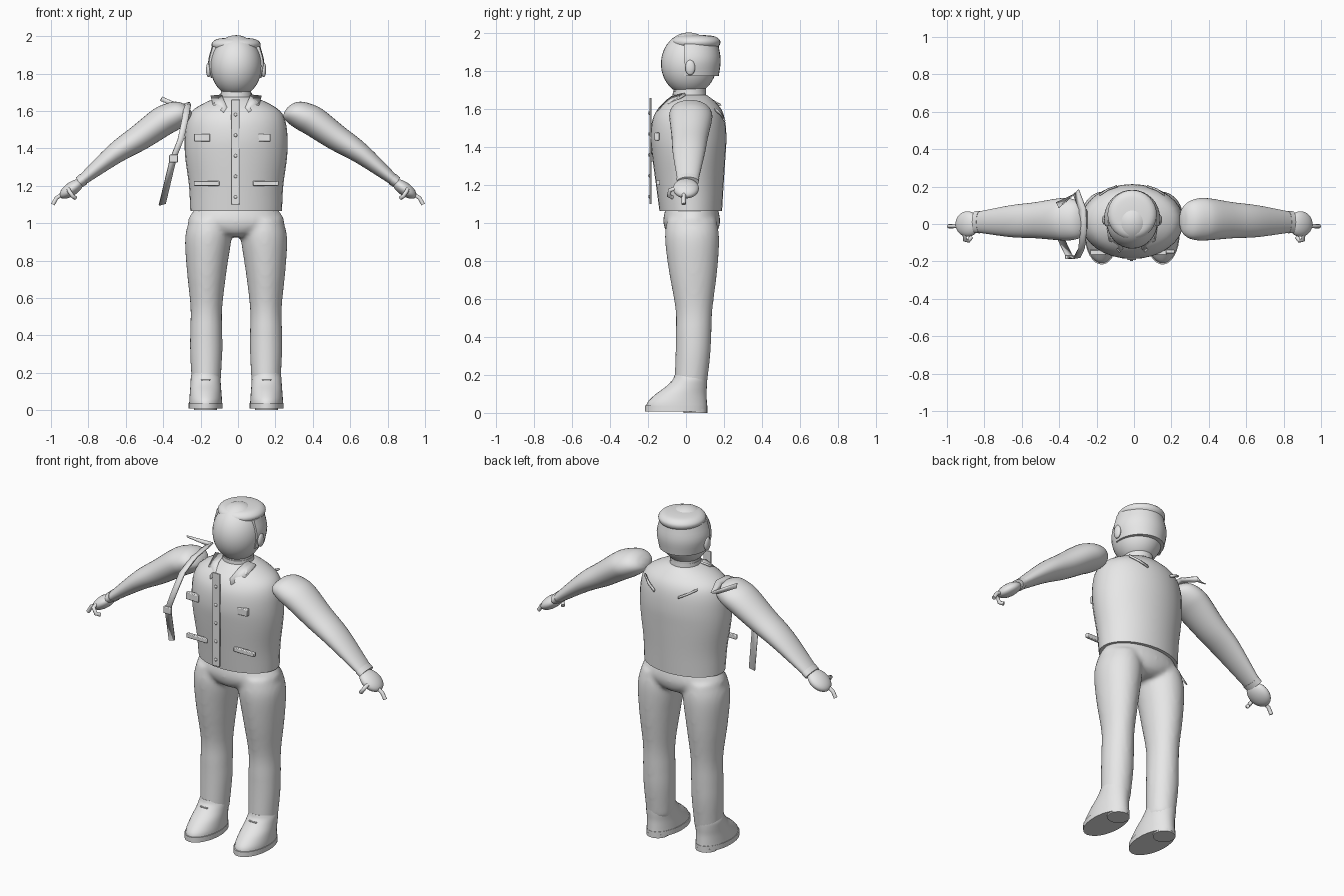
import bpy, bmesh, math
from mathutils import Vector, Matrix

cube = bpy.data.objects.get("Cube")
if cube:
    bpy.data.objects.remove(cube, do_unlink=True)

grey = bpy.data.materials.new("plain_grey")
grey.use_nodes = True
COLOUR = (0.8, 0.8, 0.8, 1)
grey.diffuse_color = COLOUR
grey.node_tree.nodes["Principled BSDF"].inputs["Base Color"].default_value = COLOUR

X, Y, Z = Vector((1, 0, 0)), Vector((0, 1, 0)), Vector((0, 0, 1))
MID = -0.01  # centre line of the body


def finish(name, bm, angle=40):
    bmesh.ops.recalc_face_normals(bm, faces=bm.faces)
    mesh = bpy.data.meshes.new(name)
    bm.to_mesh(mesh)
    bm.free()
    mesh.materials.append(grey)
    mesh.shade_smooth()
    mesh.set_sharp_from_angle(angle=math.radians(angle))
    obj = bpy.data.objects.new(name, mesh)
    bpy.context.collection.objects.link(obj)
    return obj


def smooth_rings(rings, steps):
    """Catmull-Rom interpolation of (x, y, z, radius_u, radius_v) rings."""
    r = [Vector(p) for p in rings]
    r = [r[0] * 2 - r[1]] + r + [r[-1] * 2 - r[-2]]
    out = []
    for a, b, c, d in zip(r, r[1:], r[2:], r[3:]):
        for i in range(steps):
            t = i / steps
            out.append((b * 2 + (c - a) * t + (a * 2 - b * 5 + c * 4 - d) * t ** 2
                        + (b * 3 - a - c * 3 + d) * t ** 3) * 0.5)
    return out + [r[-2]]


def add_loft(bm, rings, u=X, v=Y, steps=4, segs=32):
    loops = []
    for cx, cy, cz, ru, rv in smooth_rings(rings, steps):
        loops.append([bm.verts.new(Vector((cx, cy, cz)) + u * ru * math.cos(a) + v * rv * math.sin(a))
                      for a in (2 * math.pi * i / segs for i in range(segs))])
    for lo, hi in zip(loops, loops[1:]):
        for i in range(segs):
            j = (i + 1) % segs
            bm.faces.new((lo[i], lo[j], hi[j], hi[i]))
    bm.faces.new(loops[0])
    bm.faces.new(loops[-1])


def loft(name, rings, **kw):
    bm = bmesh.new()
    add_loft(bm, rings, **kw)
    return finish(name, bm)


def body_loft(name, rings, steps=4):
    """Rings given as (z, radius_x, centre_y, radius_y) on the centre line."""
    return loft(name, [(MID, cy, z, rx, ry) for z, rx, cy, ry in rings], steps=steps)


def ball(name, centre, radii, tilt=0.0):
    bm = bmesh.new()
    m = Matrix.Translation(centre) @ Matrix.Rotation(tilt, 4, 'Y') @ Matrix.Diagonal((*radii, 1))
    bmesh.ops.create_uvsphere(bm, u_segments=32, v_segments=20, radius=1, matrix=m)
    return finish(name, bm)


def box(name, centre, size, bevel=0.004):
    bm = bmesh.new()
    bmesh.ops.create_cube(bm, size=1, matrix=Matrix.Translation(centre) @ Matrix.Diagonal((*size, 1)))
    obj = finish(name, bm)
    mod = obj.modifiers.new("soft_edges", 'BEVEL')
    mod.width, mod.segments = bevel, 2
    return obj


def ribbon(name, path, widths, thickness):
    bm = bmesh.new()
    rows = [[bm.verts.new(Vector(p) + Vector(w) * s) for s in (-0.5, 0.5)] for p, w in zip(path, widths)]
    for a, b in zip(rows, rows[1:]):
        bm.faces.new((a[0], a[1], b[1], b[0]))
    obj = finish(name, bm)
    mod = obj.modifiers.new("thickness", 'SOLIDIFY')
    mod.thickness, mod.offset = thickness, 0
    return obj


def tube(name, path, radius):
    curve = bpy.data.curves.new(name, 'CURVE')
    curve.dimensions = '3D'
    curve.bevel_depth, curve.bevel_resolution, curve.use_fill_caps = radius, 3, True
    line = curve.splines.new('POLY')
    line.points.add(len(path) - 1)
    for point, co in zip(line.points, path):
        point.co = (*co, 1)
    curve.materials.append(grey)
    obj = bpy.data.objects.new(name, curve)
    bpy.context.collection.objects.link(obj)


# Head, hair, cap and neck
ball("head", (MID, 0.015, 1.84), (0.137, 0.147, 0.165))
body_loft("neck", [(1.60, 0.085, 0.02, 0.085), (1.72, 0.08, 0.02, 0.085)], 1)
body_loft("collar_band", [(1.65, 0.088, 0.018, 0.09), (1.695, 0.084, 0.018, 0.087)], 1)
hair = body_loft("hair", [(1.775, 0.135, 0.03, 0.143), (1.86, 0.15, 0.03, 0.153), (1.945, 0.13, 0.03, 0.14)])
bm = bmesh.new()
bm.from_mesh(hair.data)
geom = bm.verts[:] + bm.edges[:] + bm.faces[:]
cut = bmesh.ops.bisect_plane(bm, geom=geom, plane_co=(0, -0.01, 0), plane_no=(0, -1, 0), clear_outer=True)
bmesh.ops.holes_fill(bm, edges=bm.edges)
bm.to_mesh(hair.data)
bm.free()
hair.data.set_sharp_from_angle(angle=math.radians(40))
body_loft("cap", [(1.925, 0.115, 0.05, 0.118), (1.945, 0.13, 0.05, 0.13), (1.965, 0.128, 0.05, 0.128),
                  (1.983, 0.105, 0.05, 0.105), (1.99, 0.06, 0.05, 0.06), (1.992, 0.005, 0.05, 0.005)])

# Jacket body
body_loft("jacket", [(1.065, 0.245, 0.025, 0.165), (1.2, 0.252, 0.02, 0.178), (1.35, 0.272, 0.015, 0.193),
                     (1.45, 0.275, 0.013, 0.2), (1.54, 0.265, 0.014, 0.192), (1.6, 0.235, 0.018, 0.168),
                     (1.645, 0.165, 0.02, 0.128), (1.675, 0.09, 0.02, 0.09)])
box("front_placket", (-0.013, -0.187, 1.38), (0.048, 0.009, 0.56), 0.002)
for i in range(5):
    ball("button", (-0.013, -0.193, 1.14 + 0.11 * i), (0.009, 0.006, 0.009))

# Trousers: pelvis and legs fused into one smooth skin
bm = bmesh.new()
add_loft(bm, [(MID, 0.03, z, rx, ry) for z, rx, ry in
              [(0.925, 0.07, 0.09), (0.95, 0.17, 0.13), (1.0, 0.255, 0.15), (1.05, 0.24, 0.145), (1.1, 0.2, 0.13)]])
for s in (1, -1):
    add_loft(bm, [(MID + s * x, cy, z, rx, ry) for z, x, rx, cy, ry in
                  [(0.12, 0.16, 0.076, 0.022, 0.085), (0.3, 0.16, 0.086, 0.036, 0.092),
                   (0.42, 0.16, 0.086, 0.04, 0.094), (0.55, 0.159, 0.085, 0.042, 0.098),
                   (0.75, 0.157, 0.107, 0.037, 0.128), (0.92, 0.149, 0.124, 0.032, 0.143),
                   (1.02, 0.14, 0.11, 0.03, 0.13)]])
trousers = finish("trousers", bm)
mod = trousers.modifiers.new("fuse", 'REMESH')
mod.mode, mod.voxel_size, mod.use_smooth_shade = 'VOXEL', 0.012, True
mod = trousers.modifiers.new("relax", 'SMOOTH')
mod.factor, mod.iterations = 0.5, 8

ARM_UP = Vector((0.566, 0, 0.824))
for s, side in ((1, "left"), (-1, "right")):
    # Boots
    bx = MID + s * 0.163
    loft(side + "_boot", [(bx, cy, z, rx, ry) for z, rx, cy, ry in
                          [(0.03, 0.088, -0.05, 0.162), (0.06, 0.087, -0.045, 0.155), (0.1, 0.084, -0.025, 0.133),
                           (0.14, 0.081, 0.003, 0.107), (0.175, 0.079, 0.02, 0.09), (0.2, 0.072, 0.022, 0.082)]])
    loft(side + "_sole", [(bx, -0.052, 0.008, 0.091, 0.165), (bx, -0.052, 0.038, 0.091, 0.165)], steps=1)
    loft(side + "_heel", [(bx, 0.05, 0, 0.062, 0.062), (bx, 0.05, 0.02, 0.062, 0.062)], steps=1)
    box(side + "_boot_lace", (bx, -0.072, 0.163), (0.05, 0.02, 0.006), 0.002)

    # Sleeves, cuffs and hands
    up = Vector((s * ARM_UP.x, 0, ARM_UP.z))
    loft(side + "_sleeve", [(s * x, cy, z, a, b) for x, cy, z, a, b in
                            [(0.255, 0.02, 1.605, 0.015, 0.03), (0.268, 0.02, 1.603, 0.045, 0.07),
                             (0.3, 0.022, 1.595, 0.066, 0.1), (0.35, 0.025, 1.572, 0.078, 0.113),
                             (0.41, 0.025, 1.54, 0.08, 0.111), (0.53, 0.02, 1.455, 0.07, 0.096),
                             (0.66, 0.015, 1.37, 0.055, 0.085), (0.84, 0.01, 1.225, 0.028, 0.055)]], u=up)
    loft(side + "_cuff", [(s * 0.825, 0.01, 1.236, 0.033, 0.06), (s * 0.85, 0.01, 1.218, 0.031, 0.058)],
         u=up, steps=1)
    ball(side + "_hand", (s * 0.89, 0, 1.183), (0.075, 0.068, 0.036), s * 0.62)
    tube(side + "_finger", [(s * 0.93, -0.01, 1.16), (s * 0.97, -0.012, 1.135), (s * 0.99, -0.012, 1.1)], 0.011)
    tube(side + "_thumb", [(s * 0.905, -0.04, 1.185), (s * 0.905, -0.085, 1.175),
                           (s * 0.885, -0.09, 1.145), (s * 0.87, -0.07, 1.135)], 0.011)

    # Ears, collar, pockets and back seams
    ball(side + "_ear", (MID + s * 0.147, 0.022, 1.82), (0.014, 0.026, 0.04))
    ribbon(side + "_collar_flap", [(MID + s * 0.105, -0.005, 1.68), (MID + s * 0.095, -0.08, 1.645),
                                   (MID + s * 0.057, -0.138, 1.603)],
           [(s * 0.06, 0, -0.006), (s * 0.055, -0.01, -0.035), (s * 0.02, -0.02, -0.025)], 0.012)
    box(side + "_chest_flap", (-0.03 + s * 0.162, -0.153, 1.457), (0.085, 0.025, 0.042))
    box(side + "_hip_welt", (MID + s * 0.158, -0.147, 1.213), (0.137, 0.02, 0.026))
    ribbon(side + "_back_seam", [(MID + s * 0.08, 0.202, 1.545), (MID + s * 0.13, 0.185, 1.572),
                                 (MID + s * 0.175, 0.155, 1.6)], [(0, -0.004, 0.014)] * 3, 0.008)

# Loose shoulder strap with buckle
wide = (0.036, 0.006, 0.01)
ribbon("shoulder_strap", [(-0.405, -0.05, 1.1), (-0.345, -0.175, 1.35), (-0.305, -0.18, 1.45),
                          (-0.28, -0.13, 1.57), (-0.27, -0.03, 1.63), (-0.275, 0.08, 1.64),
                          (-0.31, 0.17, 1.62), (-0.41, 0.1, 1.665)],
       [wide] * 6 + [(0.03, 0.03, 0.01), (0.012, -0.025, 0.02)], 0.008)
box("strap_buckle", (-0.345, -0.177, 1.345), (0.046, 0.02, 0.042))
